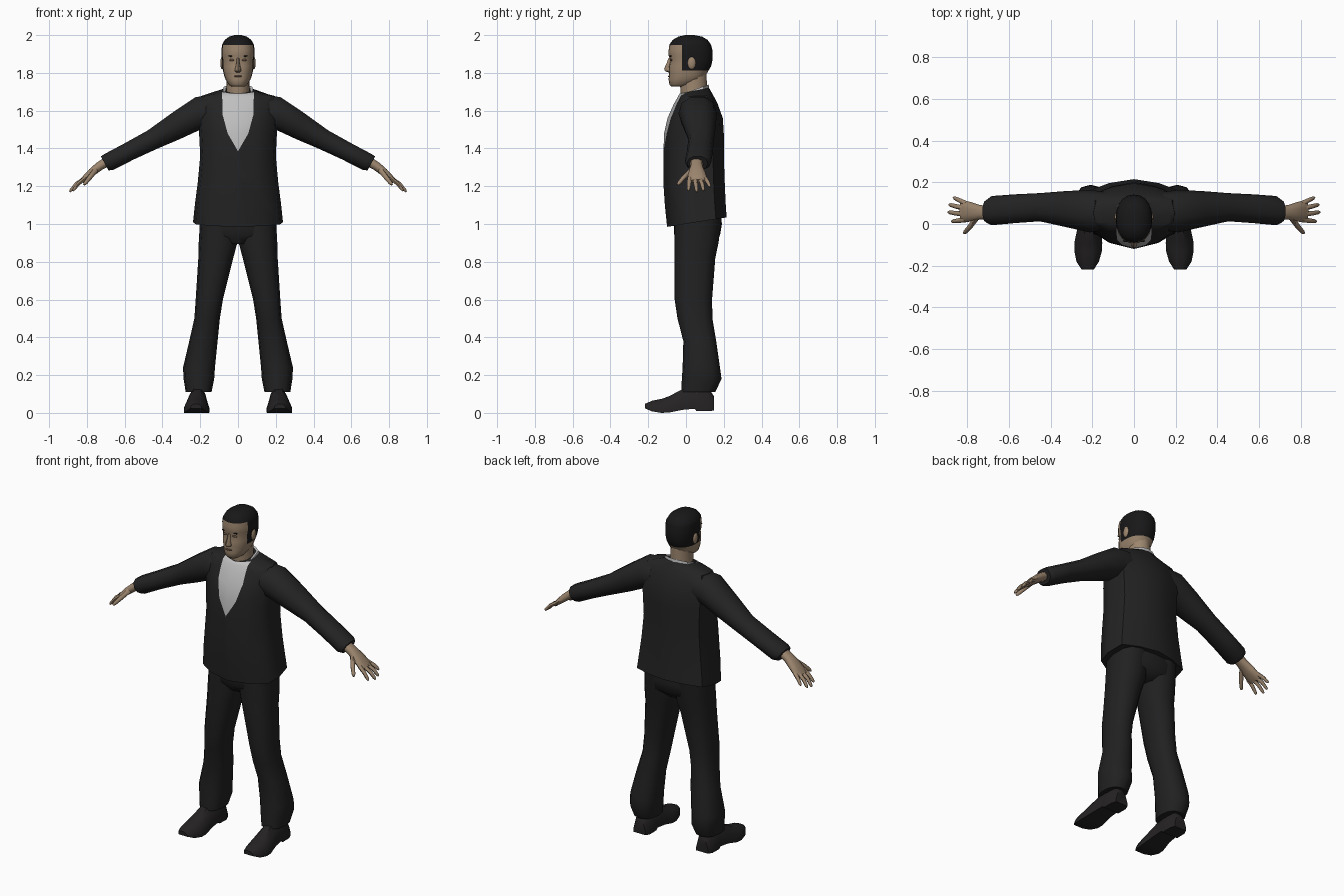
import bpy, bmesh, math
from mathutils import Vector


def material(name, rgb):
    m = bpy.data.materials.new(name)
    m.diffuse_color = (*rgb, 1)
    return m


SUIT = material("suit_black", (0.017, 0.017, 0.018))
TROUSER = material("trouser_black", (0.015, 0.015, 0.016))
SHIRT = material("shirt_grey", (0.52, 0.52, 0.52))
SKIN = material("skin", (0.33, 0.235, 0.155))
SHADE = material("lips_and_lids", (0.15, 0.095, 0.065))
HAIR = material("hair_black", (0.009, 0.009, 0.010))
SHOE = material("shoe_black", (0.018, 0.016, 0.016))


def finish(name, bm, mats, angle=50):
    bmesh.ops.recalc_face_normals(bm, faces=bm.faces[:])
    me = bpy.data.meshes.new(name)
    bm.to_mesh(me)
    bm.free()
    for m in mats:
        me.materials.append(m)
    for p in me.polygons:
        p.use_smooth = True
    me.set_sharp_from_angle(angle=math.radians(angle))
    ob = bpy.data.objects.new(name, me)
    bpy.context.collection.objects.link(ob)
    return ob


def loft(rings, side=1, caps=True):
    """Skin a list of point rings; side=-1 mirrors it across x."""
    bm = bmesh.new()
    rows = [[bm.verts.new((side * p[0], p[1], p[2])) for p in r] for r in rings]
    n = len(rows[0])
    for a, b in zip(rows, rows[1:]):
        for i in range(n):
            j = (i + 1) % n
            bm.faces.new((a[i], a[j], b[j], b[i]))
    if caps:
        bm.faces.new(rows[0])
        bm.faces.new(rows[-1])
    return bm


def oval(c, u, v, n=12, power=2.0):
    """Rounded ring around c with half axes u and v."""
    c, u, v = Vector(c), Vector(u), Vector(v)
    pts = []
    for i in range(n):
        a = 2 * math.pi * i / n
        ca, sa = math.cos(a), math.sin(a)
        e = 2 / power
        pts.append(c + u * math.copysign(abs(ca) ** e, ca) + v * math.copysign(abs(sa) ** e, sa))
    return pts


def flat_oval(z, x0, x1, y0, y1, n=12, power=2.0):
    return oval(((x0 + x1) / 2, (y0 + y1) / 2, z), ((x1 - x0) / 2, 0, 0), (0, (y1 - y0) / 2, 0), n, power)


def body_ring(w, yf, yb, zf, zb):
    """Angular torso section with a ridge at the front and back centre."""
    half = [(0, 0), (.55, .09), (.93, .25), (1, .5), (.93, .82), (.5, .94), (0, 1)]
    pts = half + [(-x, t) for x, t in half[-2:0:-1]]
    return [(x * w, yf + t * (yb - yf), zf + t * (zb - zf)) for x, t in pts]


def cut(bm, co, no, front_only=False):
    faces = [f for f in bm.faces if not front_only or f.calc_center_median().y < .03]
    geom = set(faces)
    for f in faces:
        geom.update(f.edges)
        geom.update(f.verts)
    bmesh.ops.bisect_plane(bm, geom=list(geom), plane_co=co, plane_no=no, dist=1e-5)


def ellipsoid(name, c, r, mat, seg=10):
    bm = bmesh.new()
    bmesh.ops.create_uvsphere(bm, u_segments=seg, v_segments=6, radius=1)
    for v in bm.verts:
        v.co = Vector((v.co.x * r[0] + c[0], v.co.y * r[1] + c[1], v.co.z * r[2] + c[2]))
    return finish(name, bm, [mat])


# Jacket body, with the shirt opening cut into its front
bm = loft([body_ring(*r) for r in (
    (.238, -.100, .215, .985, 1.035), (.228, -.112, .210, 1.10, 1.11), (.213, -.120, .205, 1.22, 1.22),
    (.200, -.120, .200, 1.36, 1.36), (.206, -.116, .200, 1.48, 1.48), (.212, -.098, .195, 1.56, 1.56),
    (.212, -.065, .168, 1.635, 1.635), (.195, -.042, .145, 1.675, 1.68), (.088, -.034, .122, 1.69, 1.72))])
opening = [(0, 1.385), (.055, 1.48), (.082, 1.58), (.085, 1.76)]
planes = []
for (x0, z0), (x1, z1) in zip(opening, opening[1:]):
    for s in (1, -1):
        planes.append((Vector((s * x0, 0, z0)), Vector((s * (z1 - z0), 0, x0 - x1))))
for co, no in planes:
    cut(bm, co, no, True)
for f in bm.faces:
    c = f.calc_center_median()
    if c.y < .03 and c.z > 1.3 and all((c - co).dot(no) < 0 for co, no in planes):
        f.material_index = 1
finish("jacket", bm, [SUIT, SHIRT])

# Shirt collar
finish("shirt_collar", loft([body_ring(*r) for r in (
    (.090, -.040, .124, 1.665, 1.700), (.080, -.030, .120, 1.685, 1.738),
    (.066, -.022, .112, 1.680, 1.732))], caps=False), [SHIRT])

# Trouser seat
finish("trouser_seat", loft([flat_oval(*r, n=16, power=2.6) for r in (
    (1.10, -.19, .19, -.06, .18), (1.0, -.202, .202, -.065, .19),
    (.94, -.195, .195, -.062, .18), (.895, -.10, .10, -.03, .13))]), [TROUSER])

for s, tag in ((1, "left"), (-1, "right")):
    # Trouser leg
    finish("trouser_leg_" + tag, loft([flat_oval(*r, power=2.4) for r in (
        (1.04, .0, .200, -.062, .19), (.90, .004, .208, -.062, .172), (.82, .025, .210, -.060, .155),
        (.60, .080, .224, -.060, .138), (.50, .096, .231, -.045, .140), (.38, .108, .258, -.014, .160),
        (.24, .122, .291, -.018, .180), (.18, .126, .288, -.022, .188), (.11, .140, .277, -.025, .155))], s),
        [TROUSER])

    # Shoe, lofted from heel to toe
    arch = [(-1, 0), (-1, .3), (-.75, .72), (-.35, 1), (.35, 1), (.75, .72), (1, .3), (1, 0)]
    finish("shoe_" + tag, loft([[(xc + px * w, y, z0 + t * (z1 - z0)) for px, t in arch]
        for y, xc, w, z0, z1 in (
            (.147, .212, .040, .012, .09), (.12, .212, .052, .010, .13), (.055, .213, .052, .010, .135),
            (.045, .213, .052, .022, .135), (-.02, .215, .056, .016, .125), (-.09, .219, .067, .002, .088),
            (-.13, .220, .066, 0, .074), (-.18, .222, .054, .008, .064), (-.217, .222, .030, .024, .048))], s),
        [SHOE], 40)

    # Sleeve: each ring spans a top and a bottom point
    rings = []
    for (tx, tz), (bx, bz), y0, y1 in (
            ((.14, 1.685), (.14, 1.50), -.030, .155), ((.225, 1.676), (.200, 1.495), -.040, .163),
            ((.345, 1.595), (.305, 1.447), -.015, .158), ((.480, 1.497), (.425, 1.397), .013, .148),
            ((.600, 1.430), (.550, 1.340), .004, .142), ((.705, 1.374), (.660, 1.284), -.006, .134),
            ((.727, 1.360), (.685, 1.282), .006, .116)):
        rings.append(oval(((tx + bx) / 2, (y0 + y1) / 2, (tz + bz) / 2), (0, (y1 - y0) / 2, 0),
                          ((tx - bx) / 2, 0, (tz - bz) / 2), 10, 2.2))
    finish("sleeve_" + tag, loft(rings, s), [SUIT])

    # Palm
    nrm = Vector((.64, 0, .76))
    finish("palm_" + tag, loft([oval(c, (0, w, 0), nrm * h, 10, 2.3) for c, w, h in (
        ((.685, .055, 1.335), .034, .027), ((.735, .056, 1.305), .034, .025),
        ((.775, .058, 1.273), .045, .022), ((.805, .060, 1.246), .051, .018),
        ((.828, .060, 1.226), .048, .012))], s), [SKIN])

    # Fingers and thumb: base, knuckle, tip
    digits = {
        "little_finger": ((.805, .098, 1.246), (.838, .114, 1.225), (.866, .127, 1.197)),
        "ring_finger": ((.810, .074, 1.242), (.855, .085, 1.214), (.887, .093, 1.176)),
        "middle_finger": ((.812, .047, 1.240), (.858, .052, 1.210), (.892, .057, 1.170)),
        "index_finger": ((.808, .020, 1.244), (.845, .016, 1.213), (.875, .012, 1.176)),
        "thumb": ((.755, .030, 1.285), (.785, -.012, 1.246), (.815, -.045, 1.208))}
    for name, path in digits.items():
        a, b, c = map(Vector, path)
        d = (c - a).normalized()
        u = nrm.cross(d).normalized()
        v = d.cross(u)
        k = 1.25 if name == "thumb" else 1
        finish(f"{name}_{tag}", loft([oval(p, u * r * k, v * r * k, 6) for p, r in (
            (a, .0125), (b, .0110), (b.lerp(c, .75), .0090), (c, .0045))], s), [SKIN], 60)

    # Ear, eye and brow
    ellipsoid("ear_" + tag, (s * .084, .030, 1.852), (.010, .022, .034), SKIN)
    ellipsoid("eye_" + tag, (s * .033, -.078, 1.868), (.015, .006, .006), SHADE)
    ellipsoid("brow_" + tag, (s * .034, -.081, 1.889), (.019, .006, .004), HAIR)

# Neck
finish("neck", loft([flat_oval(*r, n=14) for r in (
    (1.64, -.066, .066, -.028, .112), (1.70, -.062, .062, -.030, .112),
    (1.75, -.060, .060, -.035, .112), (1.81, -.060, .060, -.03, .110))]), [SKIN])

# Head, with the hairline cut in
bm = loft([flat_oval(z, -w, w, yf, yb, 20, 2.25) for z, w, yf, yb in (
    (1.728, .034, -.078, -.01), (1.738, .050, -.088, .045), (1.765, .066, -.092, .090),
    (1.785, .073, -.090, .104), (1.805, .078, -.091, .115), (1.835, .083, -.091, .133),
    (1.868, .085, -.083, .140), (1.890, .087, -.092, .141), (1.920, .088, -.092, .140),
    (1.950, .084, -.088, .132), (1.975, .070, -.070, .114), (1.992, .046, -.040, .085),
    (2.0, .018, -.005, .045))])
hairline = ((0, 0, 1.948), (0, -.022, 0), (0, 0, 1.812))
for co, no in zip(hairline, ((0, 0, 1), (0, 1, 0), (0, 0, 1))):
    cut(bm, co, no)
for f in bm.faces:
    c = f.calc_center_median()
    if c.z > 1.948 or (c.y > -.022 and c.z > 1.812):
        f.material_index = 1
finish("head", bm, [SKIN, HAIR])

# Nose and mouth
finish("nose", loft([flat_oval(z, -w, w, yf, -.06, 8) for z, w, yf in (
    (1.802, .012, -.092), (1.810, .018, -.112), (1.822, .016, -.116),
    (1.850, .010, -.103), (1.880, .008, -.092))]), [SKIN])
ellipsoid("mouth", (0, -.088, 1.782), (.024, .007, .005), SHADE)
